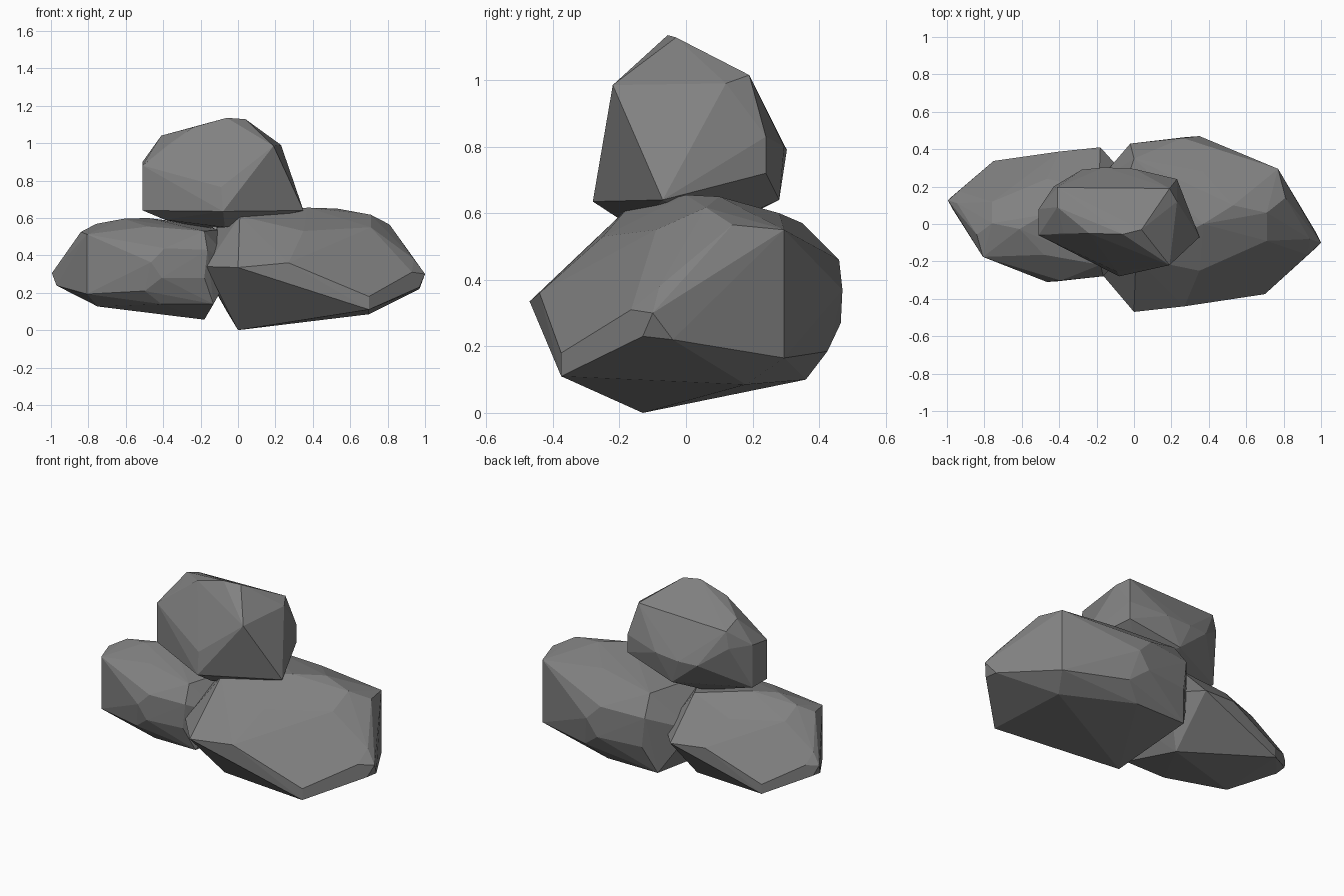
import bpy, bmesh
from mathutils import Vector

stone = bpy.data.materials.new("stone grey")
stone.diffuse_color = (0.22, 0.22, 0.22, 1)


def boulder(name, corners, scale=(1, 1, 1), offset=(0, 0, 0)):
    """Faceted stone: the convex hull of its corner points."""
    bm = bmesh.new()
    for c in corners:
        bm.verts.new([v * s + o for v, s, o in zip(c, scale, offset)])
    hull = bmesh.ops.convex_hull(bm, input=bm.verts[:])
    loose = {g for g in hull["geom_interior"] + hull["geom_unused"]
             if isinstance(g, bmesh.types.BMVert)}
    bmesh.ops.delete(bm, geom=list(loose), context='VERTS')
    # merge nearly coplanar triangles into broad facets
    bmesh.ops.dissolve_limit(bm, angle_limit=0.03, verts=bm.verts[:], edges=bm.edges[:])
    bmesh.ops.recalc_face_normals(bm, faces=bm.faces[:])
    mesh = bpy.data.meshes.new(name)
    bm.to_mesh(mesh)
    bm.free()
    mesh.materials.append(stone)
    obj = bpy.data.objects.new(name, mesh)
    bpy.context.collection.objects.link(obj)
    return obj


# Long, low boulder shape shared by both base stones
low_shape = [
    # front ridge and underside
    (0, -.47, .335), (.27, -.44, .36), (.7, -.375, .18), (.7, -.375, .11),
    (0, -.13, 0), (.7, .18, .085), (-.17, -.27, .34),
    # pointed end
    (.97, -.13, .23), (.97, -.04, .22), (1, -.1, .3), (.93, -.165, .31), (.94, -.08, .38),
    # top
    (.01, -.18, .61), (.35, -.25, .53), (.71, -.09, .55), (.37, 0, .655),
    (.53, .1, .65), (.71, .06, .617), (.81, .14, .565), (.37, .28, .6),
    # back
    (.77, .295, .55), (.77, .295, .165), (.35, .47, .37), (.28, .465, .27),
    (.26, .46, .46), (.39, .425, .185), (.28, .36, .1), (0, .43, .27),
    (-.02, .43, .45), (0, .35, .57), (-.06, .36, .1),
    # buried end
    (-.2, .22, .35), (-.1, .05, .58),
]

# Upright capping stone
cap_shape = [
    # crown
    (-.06, -.055, 1.135), (.04, -.03, 1.128), (-.24, -.05, 1.085), (-.375, -.05, .99),
    (-.41, .09, 1.04), (-.41, .195, 1.0), (.19, .19, 1.015), (.23, .12, .99),
    # front
    (.19, -.22, .985), (-.09, -.255, .765), (-.35, -.13, .785), (-.08, -.28, .635),
    (.35, -.07, .64),
    # left end
    (-.51, .08, .9), (-.51, -.06, .88), (-.51, -.06, .64), (-.51, .08, .64), (-.43, .2, .9),
    # back
    (.23, .24, .83), (.23, .24, .72), (0, .295, .8), (-.16, .303, .79), (-.28, .29, .79),
    (-.1, .28, .64),
    # underside
    (-.39, -.05, .59), (-.07, -.15, .55), (-.2, .1, .55), (.05, .1, .56),
]

boulder("right_boulder", low_shape)
# same stone turned half round and a little smaller
boulder("left_boulder", low_shape, (-.815, -.766, .83), (-.18, .05, .056))
boulder("top_boulder", cap_shape)
